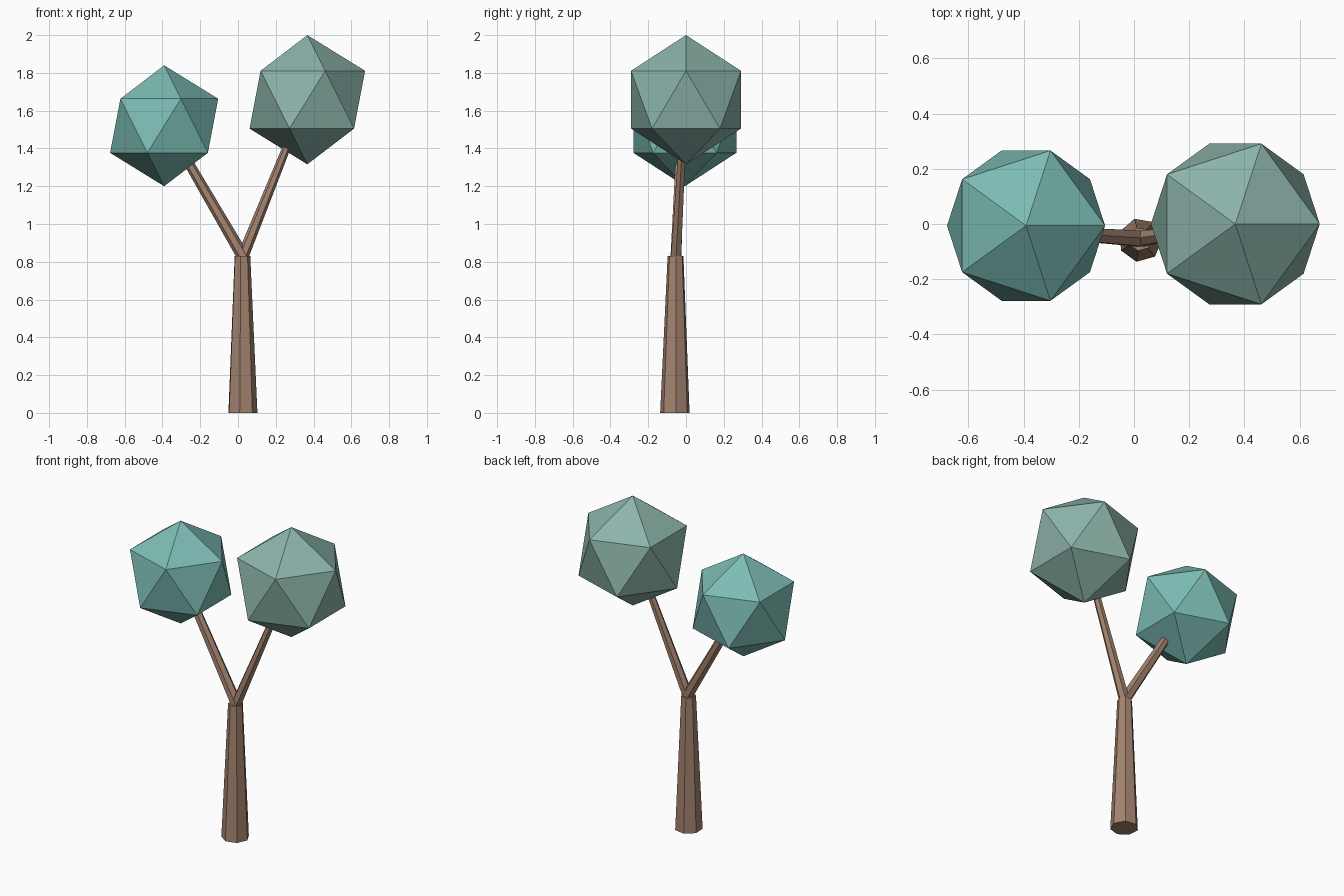
import bpy, bmesh
from math import sin, cos, radians, tau
from mathutils import Vector

if "Cube" in bpy.data.objects:
    bpy.data.objects.remove(bpy.data.objects["Cube"])


def material(name, rgb):
    m = bpy.data.materials.new(name)
    m.diffuse_color = (*rgb, 1)
    m.use_nodes = True
    m.node_tree.nodes["Principled BSDF"].inputs["Base Color"].default_value = m.diffuse_color
    return m


bark = material("bark", (0.37, 0.23, 0.16))
teal = material("teal_leaves", (0.2, 0.5, 0.45))
sage = material("sage_leaves", (0.26, 0.45, 0.40))


def tapered_limb(name, start, end, r1, r2, sides, first_angle=0):
    """Closed tapered prism running from start to end."""
    start, end = Vector(start), Vector(end)
    tilt = Vector((0, 0, 1)).rotation_difference(end - start)
    bm = bmesh.new()
    rings = []
    for centre, r in ((start, r1), (end, r2)):
        ring = []
        for i in range(sides):
            a = radians(first_angle) + tau * i / sides
            ring.append(bm.verts.new(centre + tilt @ Vector((r * cos(a), r * sin(a), 0))))
        rings.append(ring)
    low, high = rings
    for i in range(sides):
        j = (i + 1) % sides
        bm.faces.new((low[i], low[j], high[j], high[i]))
    bm.faces.new(low[::-1])
    bm.faces.new(high)
    mesh = bpy.data.meshes.new(name)
    bm.to_mesh(mesh)
    bm.free()
    mesh.materials.append(bark)
    obj = bpy.data.objects.new(name, mesh)
    bpy.context.collection.objects.link(obj)


def crown(name, centre, radius, mat):
    bpy.ops.mesh.primitive_ico_sphere_add(subdivisions=1, radius=radius, location=centre)
    obj = bpy.context.object
    obj.name = name
    obj.data.materials.append(mat)


# Seven-sided trunk
tapered_limb("trunk", (0.023, -0.058, 0), (0.022, -0.055, 0.83), 0.08, 0.043, 7, 2.9)

# Forked branches
tapered_limb("left_branch", (0.026, -0.053, 0.83), (-0.262, -0.033, 1.325), 0.033, 0.026, 6)
tapered_limb("right_branch", (0.026, -0.053, 0.83), (0.275, -0.018, 1.45), 0.031, 0.021, 6)

# Faceted leaf crowns
crown("left_crown", (-0.391, -0.006, 1.52), 0.32, teal)
crown("right_crown", (0.367, 0, 1.658), 0.342, sage)
